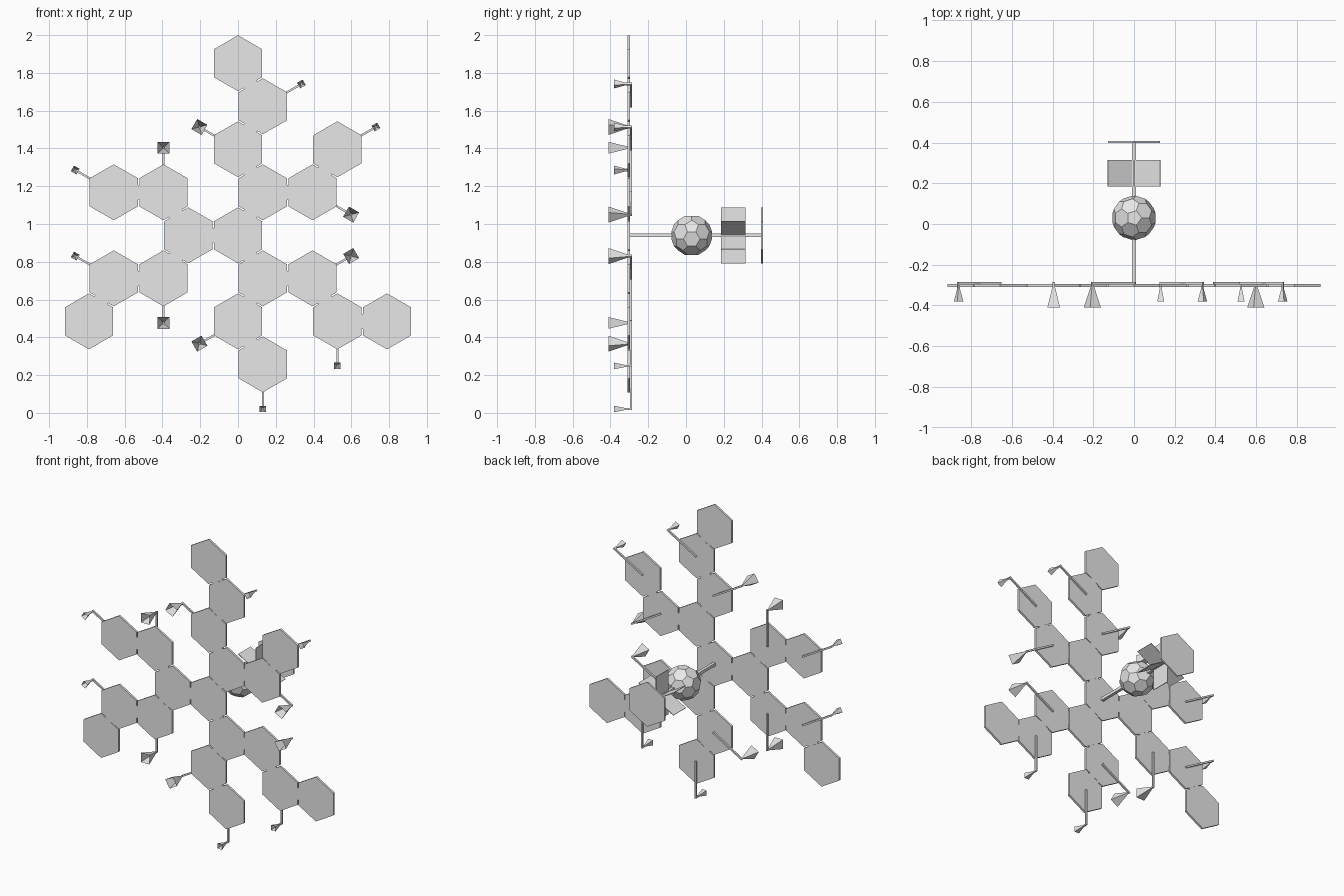
import bpy, bmesh, math
from mathutils import Matrix, Vector

cube = bpy.data.objects.get("Cube")
if cube:
    bpy.data.objects.remove(cube, do_unlink=True)

grey = bpy.data.materials.new("light grey")
grey.use_nodes = True
grey.diffuse_color = (0.8, 0.8, 0.8, 1)
grey.node_tree.nodes["Principled BSDF"].inputs["Base Color"].default_value = (0.8, 0.8, 0.8, 1)

PITCH = 0.263               # distance between neighbouring tiles
ROW = PITCH * math.sqrt(3) / 2
RADIUS = 0.148
HUB_Z = 0.94
PLATE_Y = -0.303
ROD_Y = -0.291


def finish(name, bm):
    bmesh.ops.recalc_face_normals(bm, faces=bm.faces)
    mesh = bpy.data.meshes.new(name)
    bm.to_mesh(mesh)
    bm.free()
    mesh.materials.append(grey)
    obj = bpy.data.objects.new(name, mesh)
    bpy.context.collection.objects.link(obj)
    return obj


def box(name, centre, size, angle=0):
    """Box turned by angle in the upright x-z plane."""
    bm = bmesh.new()
    m = (Matrix.Translation(centre) @ Matrix.Rotation(-angle, 4, 'Y')
         @ Matrix.Diagonal((*size, 1)))
    bmesh.ops.create_cube(bm, size=1, matrix=m)
    return finish(name, bm)


def hex_plate(name, x, y, z, thickness):
    """Upright hexagon with a corner at the top."""
    bm = bmesh.new()
    m = Matrix.Translation((x, y, z)) @ Matrix.Rotation(math.pi / 2, 4, 'X')
    bmesh.ops.create_cone(bm, cap_ends=True, segments=6, radius1=RADIUS,
                          radius2=RADIUS, depth=thickness, matrix=m)
    return finish(name, bm)


def horn(name, x, z, angle, half, y_front, y_tip):
    """Four-sided horn, open towards the front."""
    bm = bmesh.new()
    m = (Matrix.Translation((x, (y_front + y_tip) / 2, z)) @ Matrix.Rotation(-angle, 4, 'Y')
         @ Matrix.Rotation(-math.pi / 2, 4, 'X') @ Matrix.Rotation(math.pi / 4, 4, 'Z'))
    bmesh.ops.create_cone(bm, cap_ends=False, segments=4, radius1=half * math.sqrt(2),
                          radius2=0.003, depth=y_tip - y_front, matrix=m)
    return finish(name, bm)


def tile_pos(row, column):
    return Vector((column * PITCH, HUB_Z + row * ROW))


# Hexagonal tiles: row -> column positions
rows = {4: [0], 3: [0.5], 2: [0, 2], 1: [-2.5, -1.5, 0.5, 1.5], 0: [-1, 0],
        -1: [-2.5, -1.5, 0.5, 1.5], -2: [-3, 0, 2, 3], -3: [0.5]}
tiles = [tile_pos(r, c) for r, cols in rows.items() for c in cols]
for t in tiles:
    hex_plate("hex_tile", t.x, PLATE_Y, t.y, 0.014)

# Hinge bars wherever two tiles touch
for i, a in enumerate(tiles):
    for b in tiles[:i]:
        d = b - a
        if d.length < PITCH * 1.1:
            mid = (a + b) / 2
            box("hinge", (mid.x, PLATE_Y, mid.y), (0.009, 0.012, 0.08),
                math.atan2(d.y, d.x))

# Horn arms: (row, column, direction in degrees)
large = [(1, -1.5, 90), (2, 0, 150), (1, 1.5, -30),
         (-1, 1.5, 30), (-2, 0, 210), (-1, -1.5, 270)]
small = [(3, 0.5, 30), (2, 2, 30), (1, -2.5, 150),
         (-1, -2.5, 150), (-2, 2, 270), (-3, 0.5, 270)]
ARM = 0.236
for group, half, front, tip in ((large, 0.031, -0.411, -0.292),
                                (small, 0.017, -0.38, -0.305)):
    for r, c, deg in group:
        a = math.radians(deg)
        start, way = tile_pos(r, c), Vector((math.cos(a), math.sin(a)))
        mid, end = start + way * ARM / 2, start + way * ARM
        box("horn_arm", (mid.x, ROD_Y, mid.y), (ARM + 0.01, 0.011, 0.011), a)
        box("horn_stem", (end.x, ROD_Y - 0.012, end.y), (0.01, 0.03, 0.01), a)
        horn("horn", end.x, end.y, a, half, front, tip)

# Central boom running backwards
box("boom", (0, 0.052, HUB_Z), (0.02, 0.704, 0.02))

# Ball with pentagon and hexagon faces
bm = bmesh.new()
bmesh.ops.create_icosphere(bm, subdivisions=1, radius=1)
bmesh.ops.bevel(bm, geom=list(bm.verts), offset=100 / 3, offset_type='PERCENT',
                segments=1, profile=0.5, affect='VERTICES')
for v in bm.verts:
    v.co = v.co.normalized() * 0.11
ball = finish("faceted_ball", bm)
ball.location = (0, 0.03, HUB_Z)

# Six radial fins around the boom
for i in range(6):
    a = math.radians(30 + 60 * i)
    reach = RADIUS / 2
    box("radial_fin", (math.cos(a) * reach, 0.25, HUB_Z + math.sin(a) * reach),
        (RADIUS, 0.13, 0.004), a)

# Rear hexagonal plate
hex_plate("rear_plate", 0, 0.403, HUB_Z, 0.01)
